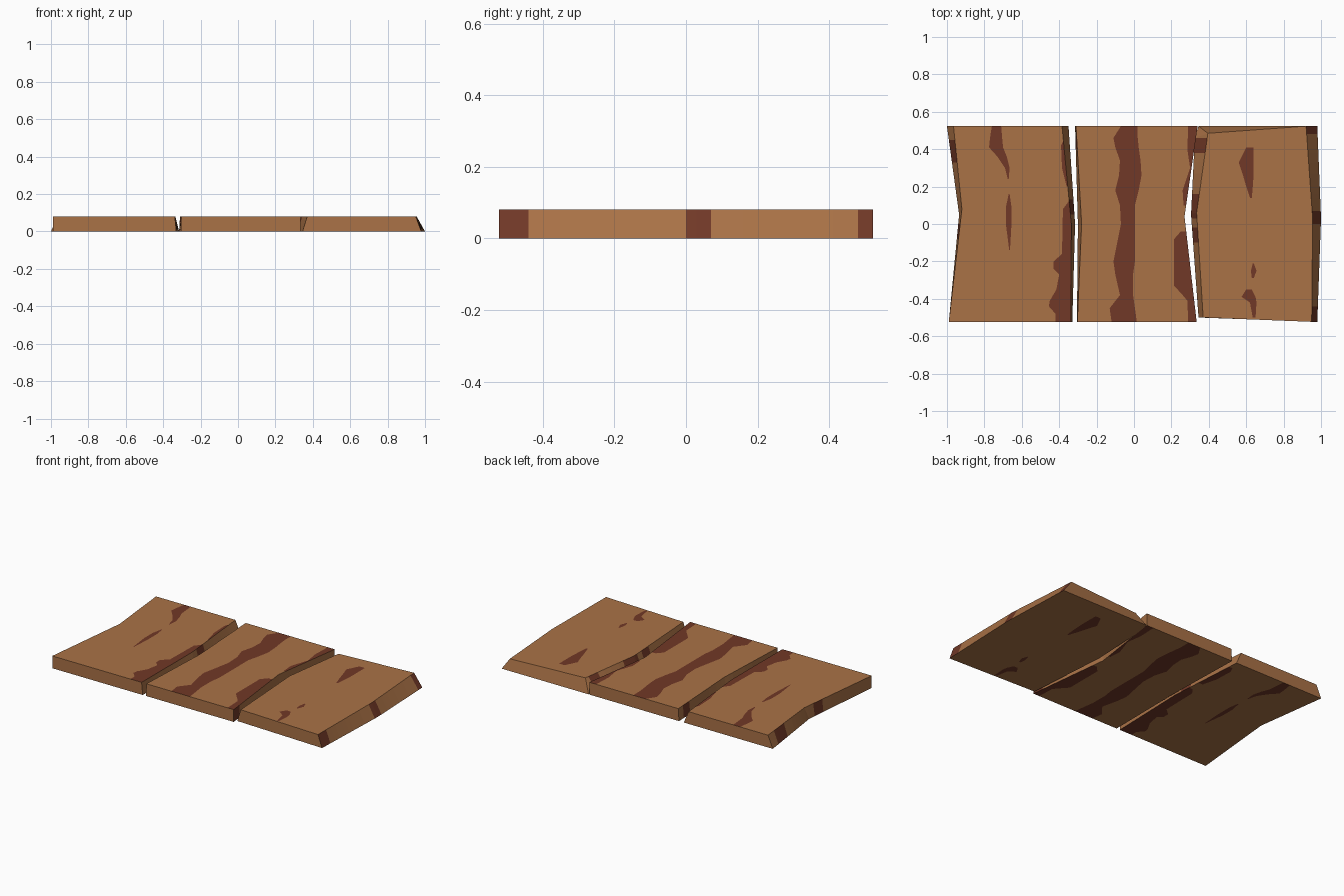
import bpy, bmesh
from mathutils import Vector

if "Cube" in bpy.data.objects:
    bpy.data.objects.remove(bpy.data.objects["Cube"])

H = 0.081


def material(name, rgb):
    m = bpy.data.materials.new(name)
    m.diffuse_color = (*rgb, 1)
    m.use_nodes = True
    m.node_tree.nodes["Principled BSDF"].inputs["Base Color"].default_value = m.diffuse_color
    return m


WOOD = material("brown_wood", (0.40, 0.168, 0.062))
GRAIN = material("dark_grain", (0.165, 0.04, 0.02))


def cut(bm, faces, co, no):
    geom = set(faces)
    for f in faces:
        geom.update(f.edges)
        geom.update(f.verts)
    bmesh.ops.bisect_plane(bm, geom=list(geom), dist=1e-5, plane_co=co, plane_no=no)


def plank(name, bottom, top, patches, sides):
    """Outlines run clockwise; patches are rows of (y, x left, x right);
    sides are (normal sign, y low, y high) grain bands on the slanted edges."""
    bm = bmesh.new()
    b = [bm.verts.new((x, y, 0)) for x, y in bottom]
    t = [bm.verts.new((x, y, H)) for x, y in top]
    bm.faces.new(b)
    bm.faces.new(t)
    n = len(b)
    for i in range(n):
        j = (i + 1) % n
        bm.faces.new((b[i], b[j], t[j], t[i]))
    bmesh.ops.remove_doubles(bm, verts=bm.verts[:], dist=1e-4)
    bmesh.ops.recalc_face_normals(bm, faces=bm.faces[:])

    # slice across the plank wherever a grain outline changes
    ys = {r[0] for p in patches for r in p} | {y for s in sides for y in s[1:]}
    ys |= {p[1] for p in bottom + top}
    for y in sorted(ys):
        if abs(y) < 0.515:
            cut(bm, bm.faces[:], (0, y, 0), (0, 1, 0))
    bm.normal_update()

    # cut the grain outlines into top and bottom
    segments = [(p[i], p[i + 1]) for p in patches for i in range(len(p) - 1)]
    for hi, lo in segments:
        for k in (1, 2):
            band = [f for f in bm.faces if abs(f.normal.z) > 0.9
                    and lo[0] < f.calc_center_median().y < hi[0]]
            if band:
                d = Vector((hi[k] - lo[k], hi[0] - lo[0], 0))
                cut(bm, band, (lo[k], lo[0], 0), Vector((d.y, -d.x, 0)).normalized())
    bm.normal_update()

    # colour the faces inside an outline
    for f in bm.faces:
        c = f.calc_center_median()
        f.smooth = False
        if abs(f.normal.z) > 0.9:
            for hi, lo in segments:
                if lo[0] < c.y < hi[0]:
                    u = (c.y - lo[0]) / (hi[0] - lo[0])
                    left = lo[1] + u * (hi[1] - lo[1])
                    right = lo[2] + u * (hi[2] - lo[2])
                    if left < c.x < right:
                        f.material_index = 1
        elif abs(f.normal.x) > 0.5:
            for s, y0, y1 in sides:
                if s * f.normal.x > 0 and y0 < c.y < y1:
                    f.material_index = 1

    me = bpy.data.meshes.new(name)
    bm.to_mesh(me)
    bm.free()
    me.materials.append(WOOD)
    me.materials.append(GRAIN)
    bpy.context.collection.objects.link(bpy.data.objects.new(name, me))


def right_edge(rows, x):
    """Grain running off the right edge of a plank."""
    return [(y, left, x) for y, left in rows]


E = 0.523

# left plank
plank("left_plank",
      [(-1, E), (-.35, E), (-.315, 0), (-.33, -E), (-.99, -E), (-.935, .05)],
      [(-.965, E), (-.385, E), (-.335, 0), (-.338, -E), (-.99, -E), (-.92, .08)],
      [[(E, -.76, -.71), (.46, -.77, -.705), (.41, -.775, -.70), (.36, -.73, -.68),
        (.30, -.69, -.665), (.24, -.675, -.67)],
       [(.16, -.67, -.665), (.09, -.685, -.655), (0, -.685, -.655), (-.14, -.667, -.663)],
       right_edge([(.46, -.37), (.42, -.39), (.3, -.385), (.2, -.36)], -.2),
       right_edge([(.12, -.35), (.08, -.38), (-.16, -.385), (-.2, -.43), (-.24, -.43),
                   (-.27, -.4), (-.35, -.415), (-.41, -.45), (-.44, -.455),
                   (-.48, -.42), (-E, -.42)], -.2)],
      [(-1, .33, .45), (-1, -.08, 0), (1, .05, .13)])

# middle plank
plank("middle_plank",
      [(-.315, E), (.34, E), (.27, .04), (.335, -E), (-.305, -E), (-.3, 0)],
      [(-.31, E), (.34, E), (.27, .04), (.335, -E), (-.303, -E), (-.28, 0)],
      [[(E, -.07, .02), (.46, -.11, .02), (.41, -.10, .025), (.34, -.075, .035),
        (.26, -.08, .04), (.18, -.1, .025), (.1, -.075, .005), (0, -.07, .005),
        (-.2, -.11, .005), (-.27, -.1, -.005), (-.38, -.075, -.005),
        (-.45, -.13, .005), (-E, -.12, .015)],
       right_edge([(E, .29), (.4, .285), (.3, .3), (.18, .26), (.1, .265)], .5),
       right_edge([(-.04, .25), (-.08, .215), (-.33, .215), (-.38, .26),
                   (-.41, .285), (-E, .29)], .5)],
      [(-1, .4, .47), (1, -E, -.45)])

# right plank, with a chipped back corner
plank("right_plank",
      [(.345, E), (.98, E), (1, .03), (.98, -E), (.345, -.5), (.305, .05), (.325, .46)],
      [(.395, .485), (.92, E), (.955, .03), (.95, -E), (.37, -.5), (.335, .06), (.395, .485)],
      [[(.41, .60, .64), (.33, .56, .64), (.27, .58, .64), (.2, .6, .635), (.14, .62, .63)],
       [(-.21, .635, .64), (-.25, .625, .655), (-.29, .63, .64)],
       [(-.35, .6, .63), (-.39, .575, .65), (-.42, .62, .655), (-.5, .635, .65)]],
      [(1, -E, -.44), (1, 0, .07), (1, .48, E), (-1, .38, .46), (-1, .03, .16), (-1, -.1, -.02)])
